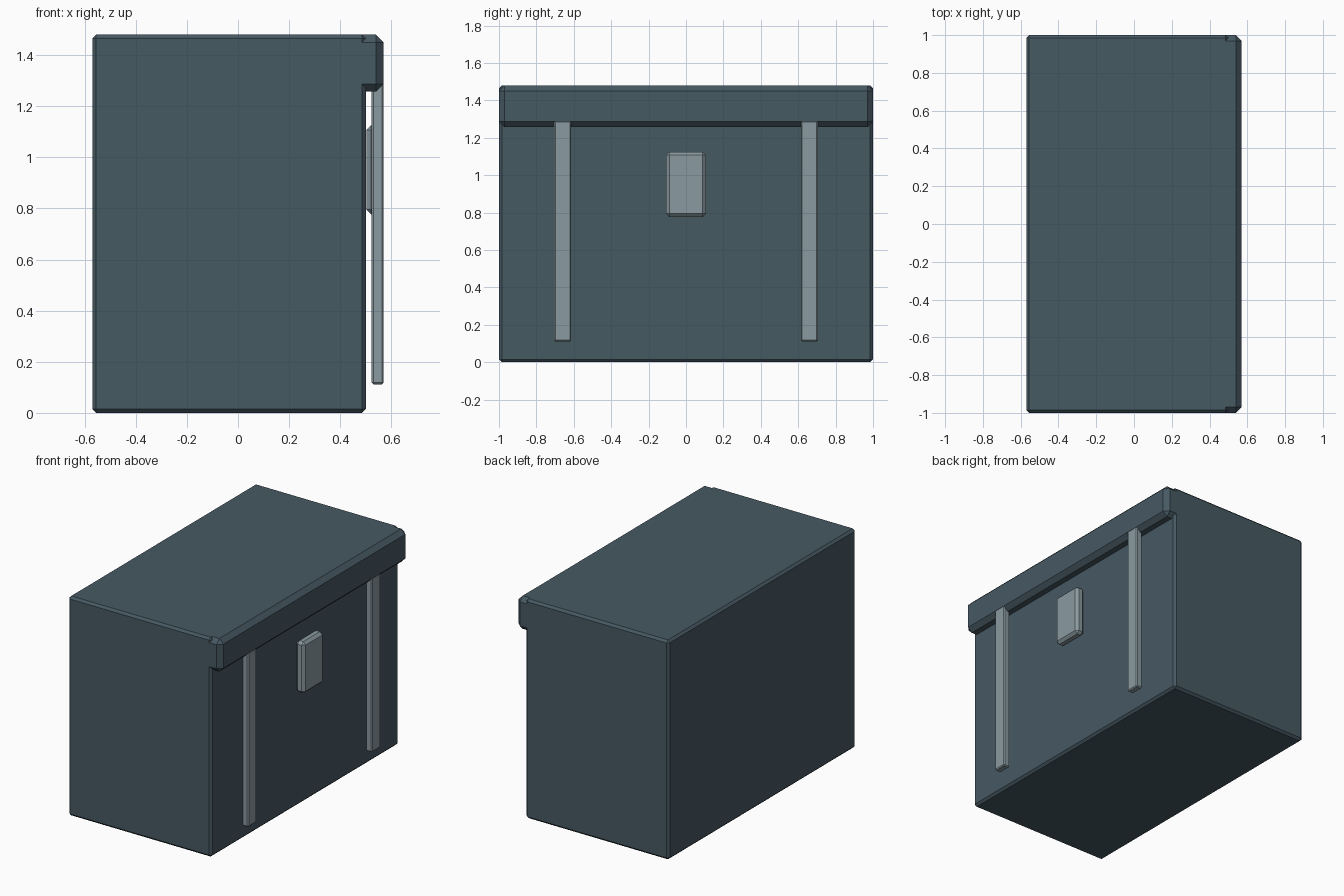
import bpy, bmesh

if "Cube" in bpy.data.objects:
    bpy.data.objects.remove(bpy.data.objects["Cube"])


def material(name, rgb):
    m = bpy.data.materials.new(name)
    m.diffuse_color = (*rgb, 1)
    m.use_nodes = True
    m.node_tree.nodes["Principled BSDF"].inputs["Base Color"].default_value = m.diffuse_color
    return m


slate = material("dark slate", (0.062, 0.100, 0.124))
steel = material("light steel", (0.254, 0.323, 0.352))


def chamfer_box(name, lo, hi, bevel, mat, keep_back=False):
    """Box between two corners with flat chamfers; keep_back leaves the min-x rim sharp."""
    bm = bmesh.new()
    bmesh.ops.create_cube(bm, size=1)
    for v in bm.verts:
        v.co = [lo[i] if v.co[i] < 0 else hi[i] for i in range(3)]
    edges = [e for e in bm.edges
             if not (keep_back and all(abs(v.co.x - lo[0]) < 1e-5 for v in e.verts))]
    bmesh.ops.bevel(bm, geom=edges, offset=bevel, segments=1, profile=0.5,
                    affect='EDGES', clamp_overlap=True)
    bmesh.ops.recalc_face_normals(bm, faces=bm.faces)
    me = bpy.data.meshes.new(name)
    bm.to_mesh(me)
    bm.free()
    me.materials.append(mat)
    ob = bpy.data.objects.new(name, me)
    bpy.context.collection.objects.link(ob)
    return ob


# main body
chamfer_box("body", (-0.57, -1, 0), (0.50, 1, 1.48), 0.015, slate)

# overhanging lid lip
chamfer_box("lid_lip", (0.485, -1, 1.257), (0.57, 1, 1.48), 0.03, slate, keep_back=True)

# latch plate
chamfer_box("latch", (0.502, -0.107, 0.777), (0.568, 0.107, 1.125), 0.018, steel)

# vertical straps
for side, y in (("left", -0.66), ("right", 0.66)):
    chamfer_box(f"strap_{side}", (0.523, y - 0.046, 0.112), (0.57, y + 0.046, 1.292),
                0.007, steel)
